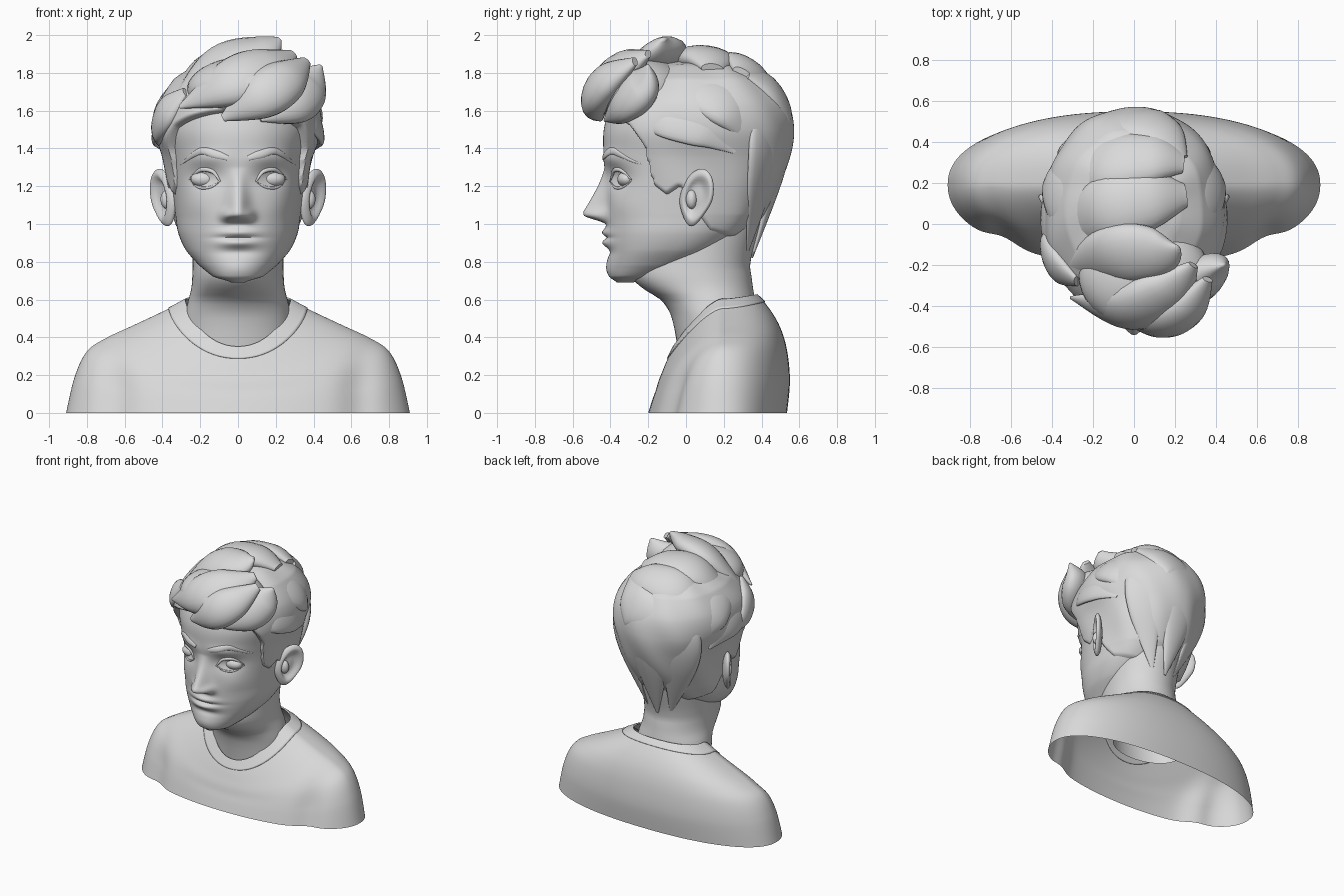
import bpy, bmesh, math
from mathutils import Vector

if "Cube" in bpy.data.objects:
    bpy.data.objects.remove(bpy.data.objects["Cube"])

clay = bpy.data.materials.new("light grey clay")
clay.diffuse_color = (0.7, 0.7, 0.7, 1)
clay.use_nodes = True
clay.node_tree.nodes["Principled BSDF"].inputs["Base Color"].default_value = clay.diffuse_color

def finish(name, bm, angle=60):
    bmesh.ops.recalc_face_normals(bm, faces=bm.faces)
    me = bpy.data.meshes.new(name)
    bm.to_mesh(me)
    bm.free()
    me.materials.append(clay)
    ob = bpy.data.objects.new(name, me)
    bpy.context.collection.objects.link(ob)
    bpy.ops.object.select_all(action='DESELECT')
    ob.select_set(True)
    bpy.context.view_layer.objects.active = ob
    bpy.ops.object.shade_smooth_by_angle(angle=math.radians(angle))
    return ob

def loft(name, rings, cap=True):
    bm = bmesh.new()
    vs = [[bm.verts.new(p) for p in r] for r in rings]
    n = len(vs[0])
    for a, b in zip(vs, vs[1:]):
        for i in range(n):
            bm.faces.new((a[i], a[(i + 1) % n], b[(i + 1) % n], b[i]))
    if cap:
        bm.faces.new(vs[0])
        bm.faces.new(vs[-1])
    return finish(name, bm)

def spline(keys, u):
    """Smooth interpolation through tuples, u in 0..len-1."""
    i = min(int(u), len(keys) - 2)
    t = u - i
    four = keys[max(i - 1, 0)], keys[i], keys[i + 1], keys[min(i + 2, len(keys) - 1)]
    return [b + .5 * t * (c - a + t * (2 * a - 5 * b + 4 * c - d + t * (3 * (b - c) + d - a)))
            for a, b, c, d in zip(*four)]

def at_height(keys, z):
    for i in range(len(keys) - 1):
        if z <= keys[i + 1][0]:
            return spline(keys, i + max(0, (z - keys[i][0]) / (keys[i + 1][0] - keys[i][0])))
    return list(keys[-1])

def spow(v, p):
    return math.copysign(abs(v) ** p, v)

def oval(t, a, yf, yb, cy, n):
    """Egg-shaped outline; t = 0 faces front."""
    c = spow(math.cos(t), 2 / n)
    return a * spow(math.sin(t), 2 / n), cy - c * ((cy - yf) if c > 0 else (yb - cy))

def step(a, b, v):
    t = min(1, max(0, (v - a) / (b - a)))
    return t * t * (3 - 2 * t)

def g(v, c, s):
    return math.exp(-((v - c) / s) ** 2)

# Head: height, half width, front, back, centre
HEAD = [(.69, .035, -.365, -.28, -.33), (.72, .13, -.4, -.14, -.26), (.78, .205, -.412, .05, -.16),
        (.86, .275, -.412, .2, -.07), (.95, .316, -.42, .31, -.01), (1.05, .332, -.425, .4, .03),
        (1.2, .35, -.425, .475, .05), (1.35, .365, -.435, .515, .05), (1.5, .395, -.435, .525, .05),
        (1.63, .375, -.39, .5, .06), (1.75, .29, -.27, .41, .08), (1.82, .17, -.12, .28, .1),
        (1.845, .03, .05, .15, .1)]

def relief(x, z):
    """Forward push for the facial features."""
    x = abs(x)
    ramp = max(0, min(1, (1.30 - z) / .235))
    d = .118 * ramp ** 1.2 * step(.995, 1.05, z) * g(x, 0, .036 + .022 * ramp)     # nose
    d += .03 * g(x, .06, .03) * g(z, 1.045, .032)                                 # nostrils
    d -= .034 * g(x, .17, .09) * g(z, 1.25, .06)                                  # sockets
    d += .012 * g(x, .16, .12) * g(z, 1.35, .04)                                  # brow ridge
    lip = g(x, 0, .1)
    d += lip * (.024 * g(z, .955, .022) + .028 * g(z, .9, .024) - .012 * g(z, .927, .008))
    d += lip * (.012 * g(z, .76, .05) - .01 * g(z, .85, .022))                    # chin
    return d + .01 * g(x, .23, .08) * g(z, 1.1, .07)                              # cheeks

def face_y(x, z):
    _, a, yf, _, cy = at_height(HEAD, z)
    return cy - (cy - yf) * max(0, 1 - (abs(x) / a) ** 2.2) ** (1 / 2.2) - relief(x, z)

def head_ring(z, n=180):
    ring = []
    for i in range(n):
        t = math.tau * i / n
        x, y = oval(t, *at_height(HEAD, z)[1:], 2.2)
        ring.append((x, y - relief(x, z) * step(0, .3, math.cos(t)), z))
    return ring

loft("head", [head_ring(.69 + 1.155 * i / 150) for i in range(151)])

# Neck, flaring into the collar and running up under the hair
NECK = [(.3, .285, -.04, .345, .15), (.44, .285, -.06, .365, .15), (.53, .278, -.085, .37, .14),
        (.6, .262, -.135, .365, .13), (.66, .247, -.23, .355, .1), (.72, .242, -.29, .347, .08),
        (.8, .24, -.29, .342, .08), (1.02, .25, -.2, .4, .1), (1.15, .26, -.1, .44, .1)]
loft("neck", [[(*oval(math.tau * j / 64, *at_height(NECK, .3 + .025 * i)[1:], 2), .3 + .025 * i)
               for j in range(64)] for i in range(35)], cap=False)

# Shirt: half width, front, back, then height at front, side and back
SHIRT = [(.278, -.065, .375, .35, .6, .625), (.38, -.1, .42, .28, .545, .58),
         (.55, -.125, .475, .22, .465, .5), (.70, -.145, .515, .17, .395, .41),
         (.80, -.16, .54, .12, .325, .3), (.865, -.178, .55, .07, .19, .16), (.91, -.2, .535, 0, 0, 0)]

def shirt_ring(u, n=128):
    a, yf, yb, zf, zs, zb = spline(SHIRT, u)
    ring = []
    for i in range(n):
        t = math.tau * i / n
        c = math.cos(t)
        x, y = oval(t, a, yf, yb, .19, 2.1 if c > 0 else 2.25)
        z = zs + ((zf if c > 0 else zb) - zs) * abs(c) ** 1.4
        notch = g(abs(x), .64, .09) * step(2, 5, u) if c > 0 else 0      # armpit folds
        ring.append((x, y + notch * .035, max(z, 0)))
    return ring

loft("shirt", [shirt_ring(6 * i / 60) for i in range(61)], cap=False)
collar = loft("collar_band", [shirt_ring(.9 * i / 8) for i in range(9)], cap=False)
sol = collar.modifiers.new("thickness", 'SOLIDIFY')
sol.thickness, sol.offset = .01, 0

# Close-cropped hair hugging the skull, ending at a hairline
HAIRLINE = [(-.6, 1.62), (-.42, 1.6), (-.27, 1.51), (-.2, 1.4), (-.165, 1.2), (-.1, 1.15), (-.03, 1.2),
            (.08, 1.03), (.13, .96), (.25, .92), (.7, .9)]

def hair_ring(z, n=240):
    _, a, yf, yb, cy = at_height(HEAD, z)
    ring = []
    for i in range(n):
        t = math.tau * i / n
        x, y = oval(t, a, yf, yb, cy, 2.2)
        for (y0, z0), (y1, z1) in zip(HAIRLINE, HAIRLINE[1:]):
            if y0 <= y <= y1:
                edge = z0 + (z1 - z0) * (y - y0) / (y1 - y0)
        m = step(edge - .025, edge + .025, z)
        off = -.03 + m * (.045 + .03 * step(1.1, 1.55, z) + .004 * math.sin(9 * t + 12 * z))
        d = Vector((x, y - cy, 0)).normalized() * off
        ring.append((x + d.x, y + d.y, z + max(0, off) * .5 * step(1.5, 1.85, z)))
    return ring

loft("cropped_hair", [hair_ring(.85 + .99 * i / 120) for i in range(121)])

def lock(name, ratio, *pts, centre=(0, .05, 1.4), mirror=False, n=20, steps=28):
    """Tapered, flattened strand through (x, y, z, half width) points."""
    P = [spline(pts, (len(pts) - 1) * i / steps) for i in range(steps + 1)]
    rings = []
    for i, p in enumerate(P):
        c = Vector(p[:3])
        tan = (Vector(P[min(i + 1, steps)][:3]) - Vector(P[max(i - 1, 0)][:3])).normalized()
        out = c - Vector(centre)
        out = (out - tan * out.dot(tan)).normalized() * ratio
        side = tan.cross(out.normalized())
        angles = [math.tau * j / n for j in range(n)]
        rings.append([c + (side * math.cos(t) + out * math.sin(t)) * max(p[3], .002) for t in angles])
    loft(name + "_right" * mirror, rings)
    if mirror:
        loft(name + "_left", [[(-v.x, v.y, v.z) for v in r] for r in rings])

def blob(name, loc, size, shape=lambda u, p: p):
    bm = bmesh.new()
    bmesh.ops.create_uvsphere(bm, u_segments=40, v_segments=24, radius=1)
    for v in bm.verts:
        v.co = Vector(loc) + shape(v.co.copy(), Vector([a * b for a, b in zip(v.co, size)]))
    return finish(name, bm)

# Swept top hair and quiff
blob("quiff_core", (.05, -.25, 1.71), (.32, .265, .175))
lock("crown_lock", .4, (.22, .32, 1.8, .05), (.13, .44, 1.71, .13), (0, .485, 1.58, .18),
     (-.02, .47, 1.3, .15), (0, .35, .82, .01))
lock("top_lock_back", .5, (.24, .3, 1.79, .06), (.08, .32, 1.81, .14), (-.16, .27, 1.765, .15),
     (-.38, .08, 1.58, .02))
lock("top_lock_middle", .5, (.25, .14, 1.82, .06), (.07, .12, 1.865, .15), (-.16, .06, 1.82, .16),
     (-.38, -.1, 1.58, .02))
lock("top_lock_front", .55, (.22, -.12, 1.98, .02), (.13, -.14, 1.92, .12), (-.1, -.15, 1.84, .15),
     (-.37, -.24, 1.58, .02))
lock("quiff_lock_upper", .6, (.29, -.2, 1.9, .03), (.15, -.33, 1.81, .15), (-.05, -.41, 1.74, .14),
     (-.31, -.36, 1.62, .01))
lock("quiff_lock_lower", .65, (.36, -.27, 1.86, .03), (.25, -.41, 1.76, .12), (.11, -.47, 1.67, .125),
     (-.08, -.45, 1.56, .02))
lock("quiff_lock_side", .65, (.44, -.2, 1.84, .01), (.37, -.22, 1.74, .12), (.29, -.32, 1.64, .12),
     (.12, -.43, 1.55, .01))
# Strands down the sides and nape
lock("temple_lock", .5, (-.28, -.28, 1.7, .03), (-.37, -.21, 1.6, .1), (-.42, -.11, 1.5, .08),
     (-.42, -.03, 1.42, .01))
lock("side_lock", .3, (.33, -.26, 1.54, .02), (.4, -.1, 1.54, .09), (.415, .1, 1.5, .1),
     (.38, .26, 1.38, .01), mirror=True)
lock("upper_side_lock", .4, (.22, -.05, 1.76, .05), (.32, .08, 1.7, .13), (.345, .25, 1.6, .14),
     (.3, .38, 1.4, .02), mirror=True)
lock("nape_lock", .28, (.2, .4, 1.66, .05), (.26, .42, 1.5, .13), (.23, .4, 1.25, .12),
     (.1, .325, .85, .01), mirror=True)

# Ears: a flattened bowl with a raised rim, flaring towards the back
def ear_shape(s):
    def shape(u, p):
        r = math.hypot(u.y, u.z)
        x = p.x - (.045 * (1 - step(.4, .85, r)) if u.x > 0 else 0)
        y = p.y * (1 - .3 * step(0, 1, -u.z)) + .18 * p.z
        return Vector((s * (x + .6 * y + .03 * p.z), y, p.z))
    return shape

for s, side in ((1, "right"), (-1, "left")):
    blob("ear_" + side, (s * .395, .055, 1.14), (.045, .088, .152), ear_shape(s))
    blob("inner_ear_" + side, (s * .375, .03, 1.13), (.035, .03, .05))
    blob("eye_" + side, (s * .175, face_y(.17, 1.24) + .035, 1.237), (.075, .05, .044))

# Eyelids and eyebrows lie along the face
def face_strip(name, ratio, lift, *pts):
    path = [spline(pts, 3 * i / 9) for i in range(10)]
    lock(name, ratio, *[(x, face_y(x, z) - lift, z, w) for x, z, w in path],
         centre=(.1, .3, 1.27), mirror=True, n=12)

face_strip("upper_eyelid", .8, .004, (.095, 1.225, .004), (.135, 1.278, .011), (.2, 1.285, .011), (.258, 1.235, .004))
face_strip("lower_eyelid", .8, 0, (.1, 1.222, .003), (.145, 1.195, .007), (.205, 1.193, .007), (.255, 1.228, .003))
face_strip("eyebrow", .4, 0, (.055, 1.35, .014), (.12, 1.37, .022), (.2, 1.385, .018), (.305, 1.315, .003))
